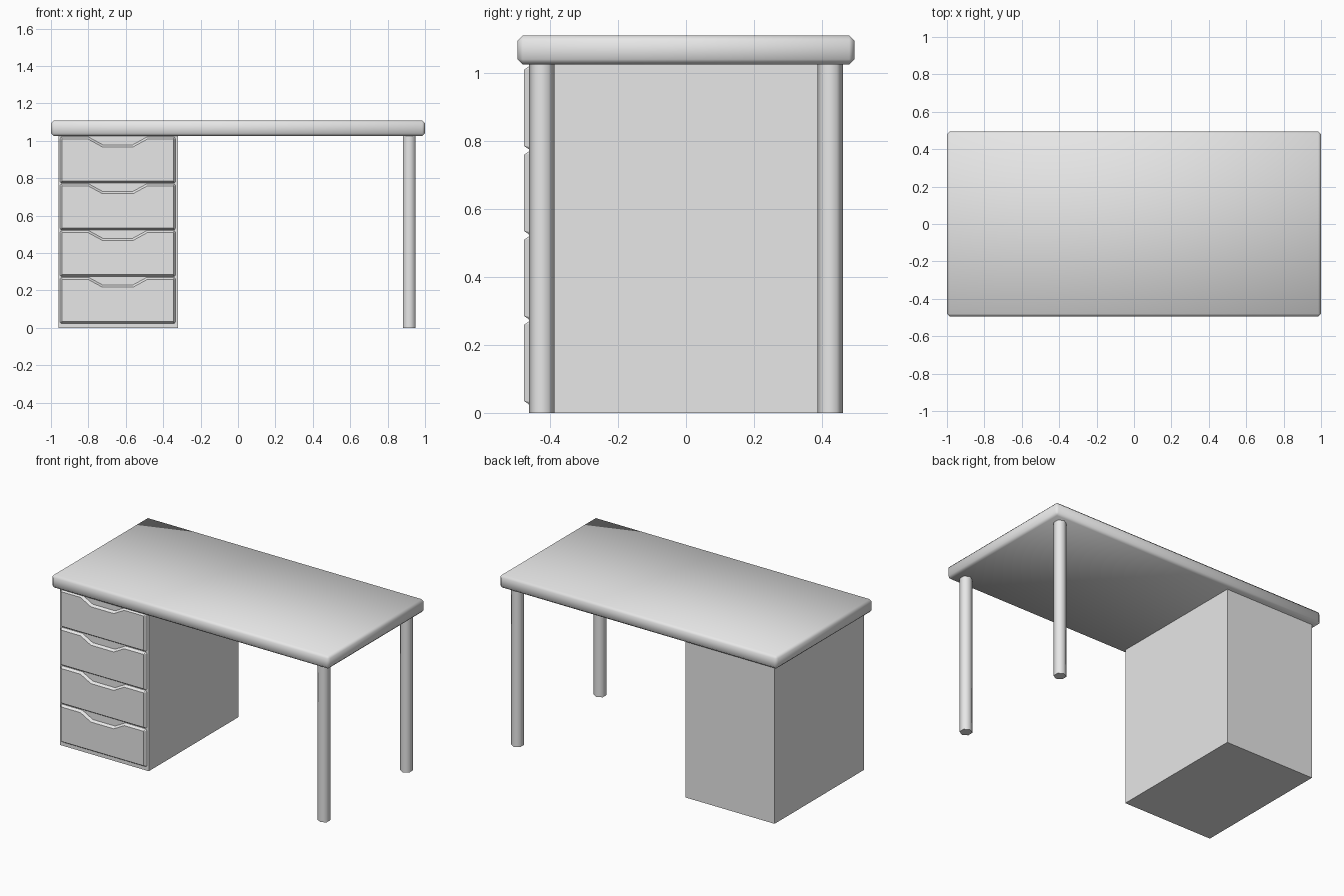
import bpy, bmesh, math

cube = bpy.data.objects.get("Cube")
if cube:
    bpy.data.objects.remove(cube, do_unlink=True)

grey = bpy.data.materials.new("plain grey")
grey.use_nodes = True
grey.diffuse_color = (0.8, 0.8, 0.8, 1)
grey.node_tree.nodes["Principled BSDF"].inputs["Base Color"].default_value = (0.8, 0.8, 0.8, 1)


def box(name, low, high):
    size = [b - a for a, b in zip(low, high)]
    centre = [(a + b) / 2 for a, b in zip(low, high)]
    bpy.ops.mesh.primitive_cube_add(size=1, location=centre)
    obj = bpy.context.object
    obj.name = name
    obj.scale = size
    bpy.ops.object.transform_apply(location=False, rotation=False, scale=True)
    obj.data.materials.append(grey)
    return obj


# Desktop: chamfered slab with soft shading across its edges
UNDERSIDE = 1.025
desktop = box("desktop", (-1, -0.495, UNDERSIDE), (1, 0.495, 1.11))
bevel = desktop.modifiers.new("chamfer", "BEVEL")
bevel.width = 0.015
bevel.segments = 1
bpy.ops.object.modifier_apply(modifier="chamfer")
bpy.ops.object.shade_smooth()

# Drawer cabinet
box("cabinet", (-0.96, -0.46, 0), (-0.32, 0.46, UNDERSIDE))

# Two six-sided legs on the left
for side, y in (("front", -0.424), ("back", 0.424)):
    bpy.ops.mesh.primitive_cylinder_add(vertices=6, radius=0.038, depth=UNDERSIDE,
                                        location=(0.916, y, UNDERSIDE / 2))
    leg = bpy.context.object
    leg.name = side + "_leg"
    leg.data.materials.append(grey)
    bpy.ops.object.shade_smooth_by_angle(angle=math.radians(65))


# Drawer fronts: half outline mirrored, with a finger notch and sloped rim
def drawer_front(name, bottom):
    half = [(0.302, 0), (0.309, 0.008), (0.309, 0.238), (0.302, 0.246),
            (0.155, 0.246), (0.08, 0.205)]
    outline = half + [(-x, z) for x, z in reversed(half)]
    bm = bmesh.new()
    face = bm.faces.new([bm.verts.new((x, 0, z)) for x, z in outline])
    face.normal_update()
    if face.normal.y > 0:
        face.normal_flip()
    bmesh.ops.inset_individual(bm, faces=[face], thickness=0.011, depth=0.0,
                               use_even_offset=True)
    for vert in face.verts:
        vert.co.y = -0.016
    # close the back
    rim = [edge for edge in bm.edges if edge.is_boundary]
    bmesh.ops.holes_fill(bm, edges=rim)
    bmesh.ops.recalc_face_normals(bm, faces=bm.faces[:])
    mesh = bpy.data.meshes.new(name)
    bm.to_mesh(mesh)
    bm.free()
    mesh.materials.append(grey)
    obj = bpy.data.objects.new(name, mesh)
    obj.location = (-0.643, -0.4605, bottom)
    bpy.context.collection.objects.link(obj)


for i in range(4):
    drawer_front("drawer_front_%d" % (i + 1), 0.024 + 0.25 * i)
